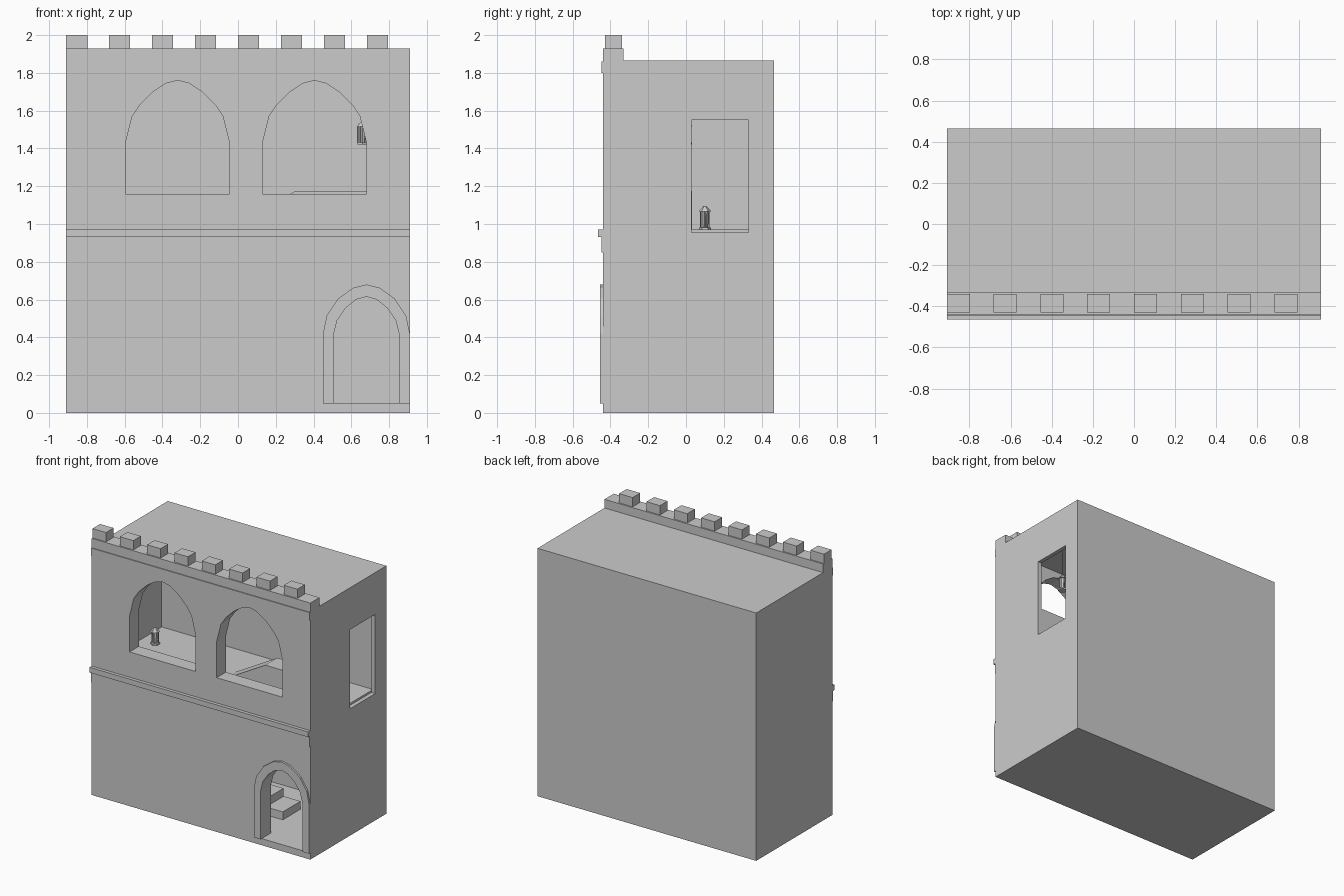
import bpy, bmesh
from math import sin, cos, pi
from mathutils import Matrix

if "Cube" in bpy.data.objects:
    bpy.data.objects.remove(bpy.data.objects["Cube"])


def finish(bm, name):
    bmesh.ops.recalc_face_normals(bm, faces=bm.faces)
    me = bpy.data.meshes.new(name)
    bm.to_mesh(me)
    bm.free()
    ob = bpy.data.objects.new(name, me)
    bpy.context.collection.objects.link(ob)
    return ob


def box(name, x0, x1, y0, y1, z0, z1):
    return prism(name, [(x0, z0), (x1, z0), (x1, z1), (x0, z1)], y0, y1)


def prism(name, pts, y0, y1):
    """Extrude an x/z outline along y."""
    bm = bmesh.new()
    f = bm.faces.new([bm.verts.new((x, y0, z)) for x, z in pts])
    r = bmesh.ops.extrude_face_region(bm, geom=[f])
    vs = [v for v in r["geom"] if isinstance(v, bmesh.types.BMVert)]
    bmesh.ops.translate(bm, verts=vs, vec=(0, y1 - y0, 0))
    # keep the start cap so the solid is closed
    if not f.is_valid or len(bm.faces) < len(pts) + 2:
        bm.verts.ensure_lookup_table()
        bmesh.ops.holes_fill(bm, edges=bm.edges, sides=0)
    return finish(bm, name)


def arch(cx, half):
    """Mirror a left half-outline (offset, z) about cx."""
    return [(cx - d, z) for d, z in half] + [(cx + d, z) for d, z in reversed(half) if d > 0]


def cut(target, cutter):
    m = target.modifiers.new("cut", "BOOLEAN")
    m.operation, m.solver, m.object = "DIFFERENCE", "EXACT", cutter
    cutter.hide_render = True
    bpy.context.view_layer.objects.active = target
    bpy.ops.object.modifier_apply(modifier=m.name)
    bpy.data.objects.remove(cutter)


WINDOW = [(.275, 1.16), (.275, 1.43), (.24, 1.57), (.2, 1.63), (.13, 1.7), (.06, 1.745), (0, 1.76)]
DOOR = [(.175, .05), (.175, .41), (.155, .49), (.11, .555), (.055, .6), (0, .615)]
FRAME = [(.23, .05), (.23, .42), (.21, .515), (.15, .605), (.07, .662), (0, .68)]

# Hollow two-storey body with arched openings and a side window
body = box("building_body", -.91, .91, -.44, .465, 0, 1.865)
cut(body, box("ground_room", -.88, .88, -.33, .35, .05, .9))
cut(body, box("upper_room", -.88, .88, -.33, .35, .97, 1.8))
for cx in (-.32, .405):
    cut(body, prism("window_cut", arch(cx, WINDOW), -.6, -.32))
cut(body, prism("door_cut", arch(.68, DOOR), -.6, -.32))
cut(body, box("side_cut", .879, 1.0, .03, .33, .955, 1.55))

# Parapet and merlons
box("parapet", -.91, .91, -.44, -.33, 1.865, 1.93)
for i in range(8):
    x = -.91 + i * .2275
    box("merlon", x, x + .112, -.43, -.34, 1.93, 2.0)

# Facade trims
box("string_course", -.91, .91, -.465, -.44, .93, .97)
box("lower_band", -.91, .91, -.447, -.44, .85, .93)
box("upper_band", -.91, .91, -.447, -.44, 1.8, 1.86)

# Door surround
prism("door_frame", arch(.68, FRAME) + arch(.68, DOOR)[::-1], -.455, -.44)

# Interior: sloped stair housing above, steps below
prism("stair_housing", [(-.055, .97), (.88, .97), (.88, 1.175), (.305, 1.175)], -.11, .033)
for i in range(4):
    box("step", .3 - i * .14, .45 - i * .14, -.11, .1, .05, .11 + i * .06)


# Lanterns: base, glass, corner bars, roof and cap
def lantern(x, y, z):
    bm = bmesh.new()

    def part(r1, r2, z0, z1, dx=0, dy=0, n=6):
        bmesh.ops.create_cone(bm, cap_ends=True, segments=n, radius1=r1, radius2=r2, depth=z1 - z0,
                              matrix=Matrix.Translation((x + dx, y + dy, z + (z0 + z1) / 2)))
    part(.032, .032, 0, .012)
    part(.017, .02, .012, .095)
    for i in range(6):
        a = i * pi / 3
        part(.003, .003, .012, .095, .026 * cos(a), .026 * sin(a), 4)
    part(.034, .026, .095, .107)
    part(.024, .008, .107, .125)
    finish(bm, "lantern")


lantern(.66, 0, 1.42)
lantern(-.76, .1, .97)
box("lantern_chain", .658, .662, -.002, .002, 1.54, 1.8)
